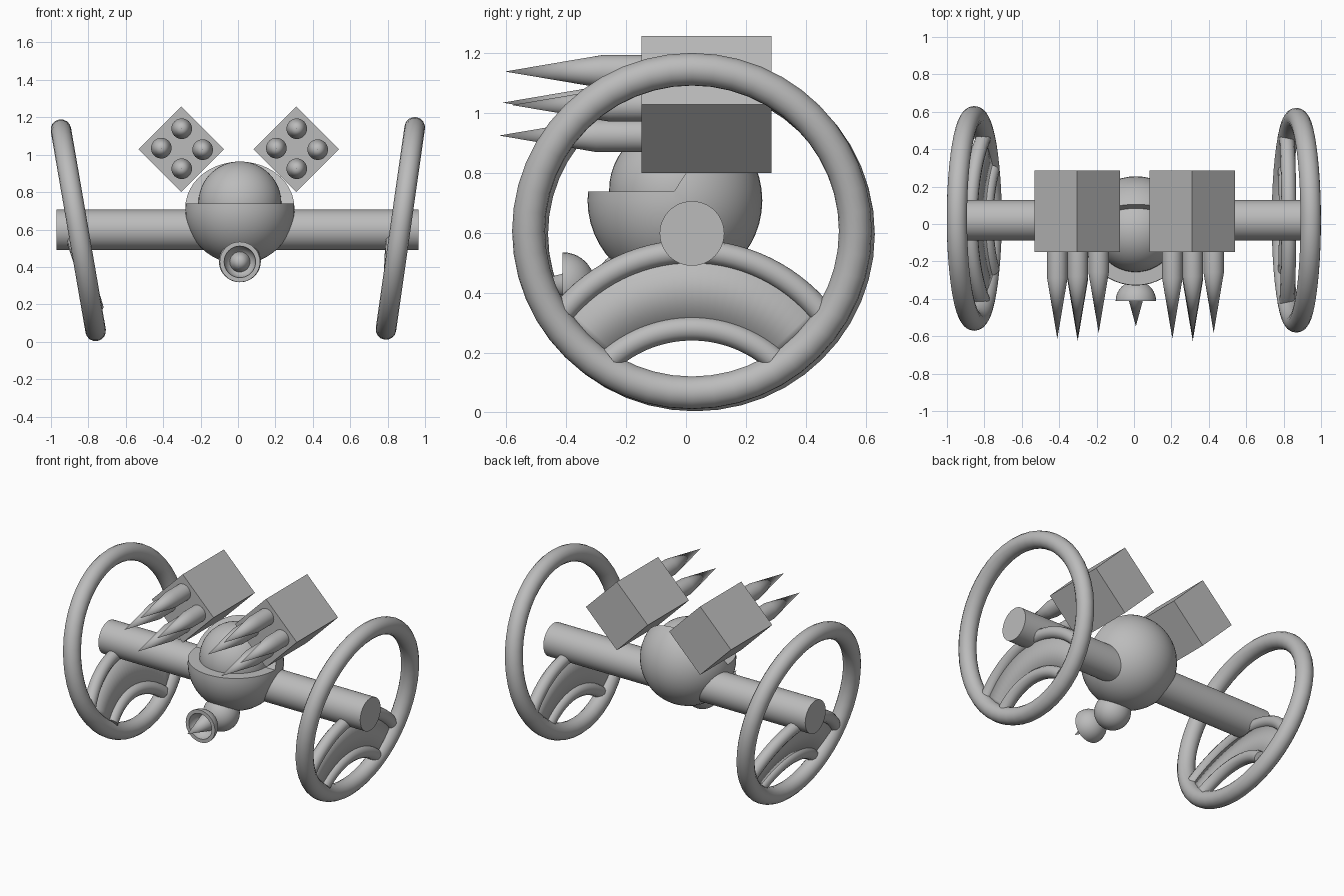
import bpy, bmesh, math
from mathutils import Vector

cube = bpy.data.objects.get("Cube")
if cube:
    bpy.data.objects.remove(cube, do_unlink=True)

grey = bpy.data.materials.new("plain_grey")
grey.use_nodes = True
grey.diffuse_color = (0.5, 0.5, 0.5, 1)
grey.node_tree.nodes["Principled BSDF"].inputs["Base Color"].default_value = (0.5, 0.5, 0.5, 1)


def finish(name, smooth=True):
    ob = bpy.context.object
    ob.name = name
    ob.data.materials.clear()
    ob.data.materials.append(grey)
    if smooth:
        bpy.ops.object.shade_smooth_by_angle(angle=math.radians(35))
    return ob


def from_bmesh(name, bm, smooth=True):
    bmesh.ops.recalc_face_normals(bm, faces=bm.faces)
    mesh = bpy.data.meshes.new(name)
    bm.to_mesh(mesh)
    bm.free()
    ob = bpy.data.objects.new(name, mesh)
    bpy.context.collection.objects.link(ob)
    bpy.ops.object.select_all(action='DESELECT')
    bpy.context.view_layer.objects.active = ob
    ob.select_set(True)
    return finish(name, smooth)


def lathe(name, profile, x, z, steps=32):
    """Spin (radius, y) points around an axis parallel to y."""
    bm = bmesh.new()
    verts = [bm.verts.new((x + r, y, z)) for r, y in profile]
    edges = [bm.edges.new(pair) for pair in zip(verts, verts[1:])]
    bmesh.ops.spin(bm, geom=verts + edges, cent=(x, 0, z), axis=(0, 1, 0),
                   angle=math.tau, steps=steps)
    bmesh.ops.remove_doubles(bm, verts=bm.verts, dist=0.0005)
    return from_bmesh(name, bm)


def ball(name, radius, centre):
    bpy.ops.mesh.primitive_uv_sphere_add(segments=48, ring_count=24, radius=radius, location=centre)
    return finish(name)


def tube(name, points, radius):
    curve = bpy.data.curves.new(name, 'CURVE')
    curve.dimensions = '3D'
    curve.bevel_depth = radius
    curve.bevel_resolution = 4
    curve.use_fill_caps = True
    spline = curve.splines.new('POLY')
    spline.points.add(len(points) - 1)
    for p, co in zip(spline.points, points):
        p.co = (*co, 1)
    ob = bpy.data.objects.new(name, curve)
    bpy.context.collection.objects.link(ob)
    bpy.ops.object.select_all(action='DESELECT')
    bpy.context.view_layer.objects.active = ob
    ob.select_set(True)
    bpy.ops.object.convert(target='MESH')
    return finish(name)


def arc(apex, radius, half_width, plane, steps=28):
    """Arched path whose x follows a sloping plane."""
    x0, slope = plane
    limit = math.asin(half_width / radius)
    pts = []
    for i in range(steps + 1):
        a = limit * (2 * i / steps - 1)
        z = apex - radius * (1 - math.cos(a))
        pts.append(Vector((x0 + slope * z, 0.02 + radius * math.sin(a), z)))
    return pts


# Axle
bpy.ops.mesh.primitive_cylinder_add(vertices=48, radius=0.108, depth=1.935,
                                    location=(-0.003, 0.02, 0.598), rotation=(0, math.pi / 2, 0))
finish("axle")

# Hoop wheels, each with an arched guard inside
for side, centre, tilt, plane in (
        ("left", (0.868, 0.02, 0.606), 8.1, (0.801, 0.05)),
        ("right", (-0.854, 0.03, 0.596), -9.8, (-0.698, -0.33))):
    bpy.ops.mesh.primitive_torus_add(major_segments=48, minor_segments=16, major_radius=0.546,
                                     minor_radius=0.055, location=centre,
                                     rotation=(0, math.radians(90 + tilt), 0))
    finish(side + "_wheel")
    outer = arc(0.537, 0.56, 0.44, plane)
    inner = arc(0.28, 0.42, 0.27, plane)
    tube(side + "_guard_outer_rail", outer, 0.04)
    tube(side + "_guard_inner_rail", inner, 0.04)
    bm = bmesh.new()
    rows = [[bm.verts.new(p) for p in path] for path in (outer, inner)]
    for i in range(len(outer) - 1):
        bm.faces.new((rows[0][i], rows[0][i + 1], rows[1][i + 1], rows[1][i]))
    panel = from_bmesh(side + "_guard_panel", bm)
    thick = panel.modifiers.new("thickness", 'SOLIDIFY')
    thick.thickness = 0.02
    thick.offset = 0

# Body shell with the upper front cut open
shell = ball("body_shell", 0.292, (0.01, -0.037, 0.708))
bm = bmesh.new()
section = ((-0.6, 0.738), (-0.04, 0.738), (0.155, 1.04), (-0.6, 1.04))
face = bm.faces.new([bm.verts.new((-0.5, y, z)) for y, z in section])
pushed = bmesh.ops.extrude_face_region(bm, geom=[face])["geom"]
bmesh.ops.translate(bm, vec=(1, 0, 0), verts=[g for g in pushed if isinstance(g, bmesh.types.BMVert)])
cutter = from_bmesh("shell_cutter", bm, False)
cutter.hide_render = True
bpy.ops.object.select_all(action='DESELECT')
bpy.context.view_layer.objects.active = shell
shell.select_set(True)
cut = shell.modifiers.new("opening", 'BOOLEAN')
cut.operation = 'DIFFERENCE'
cut.solver = 'EXACT'
cut.object = cutter
bpy.ops.object.convert(target='MESH')
bpy.data.objects.remove(cutter, do_unlink=True)
bpy.ops.object.shade_smooth_by_angle(angle=math.radians(35))

# Canopy dome
ball("canopy", 0.222, (0.01, -0.035, 0.742))

# Chin turret: joint, open bowl and spike
ball("turret_joint", 0.112, (0.01, -0.19, 0.43))
bowl = [(0.108 * math.sin(a), -0.412 + 0.108 * math.cos(a))
        for a in (math.pi / 2 * i / 10 for i in range(11))]
hollow = [(r * 0.78, -0.412 + (y + 0.412) * 0.78) for r, y in reversed(bowl)]
lathe("turret_bowl", bowl + hollow, 0.01, 0.427)
lathe("turret_spike", [(0, -0.335), (0.055, -0.345), (0, -0.547)], 0.01, 0.427)

# Launcher boxes with four pointed missiles each
for side, x in (("left", 0.311), ("right", -0.304)):
    bpy.ops.mesh.primitive_cube_add(size=1, location=(x, 0.068, 1.029), rotation=(0, math.pi / 4, 0))
    bpy.context.object.scale = (0.323, 0.435, 0.323)
    finish(side + "_launcher", False)
    for place, dx, dz, tip in (("top", 0.003, 0.11, -0.605), ("bottom", 0.003, -0.104, -0.625),
                               ("outer" if x < 0 else "inner", -0.106, 0.006, -0.613),
                               ("inner" if x < 0 else "outer", 0.115, -0.002, -0.582)):
        lathe(f"{side}_{place}_missile",
              [(0, -0.14), (0.055, -0.14), (0.055, tip + 0.325), (0, tip)],
              x + dx, 1.029 + dz)
